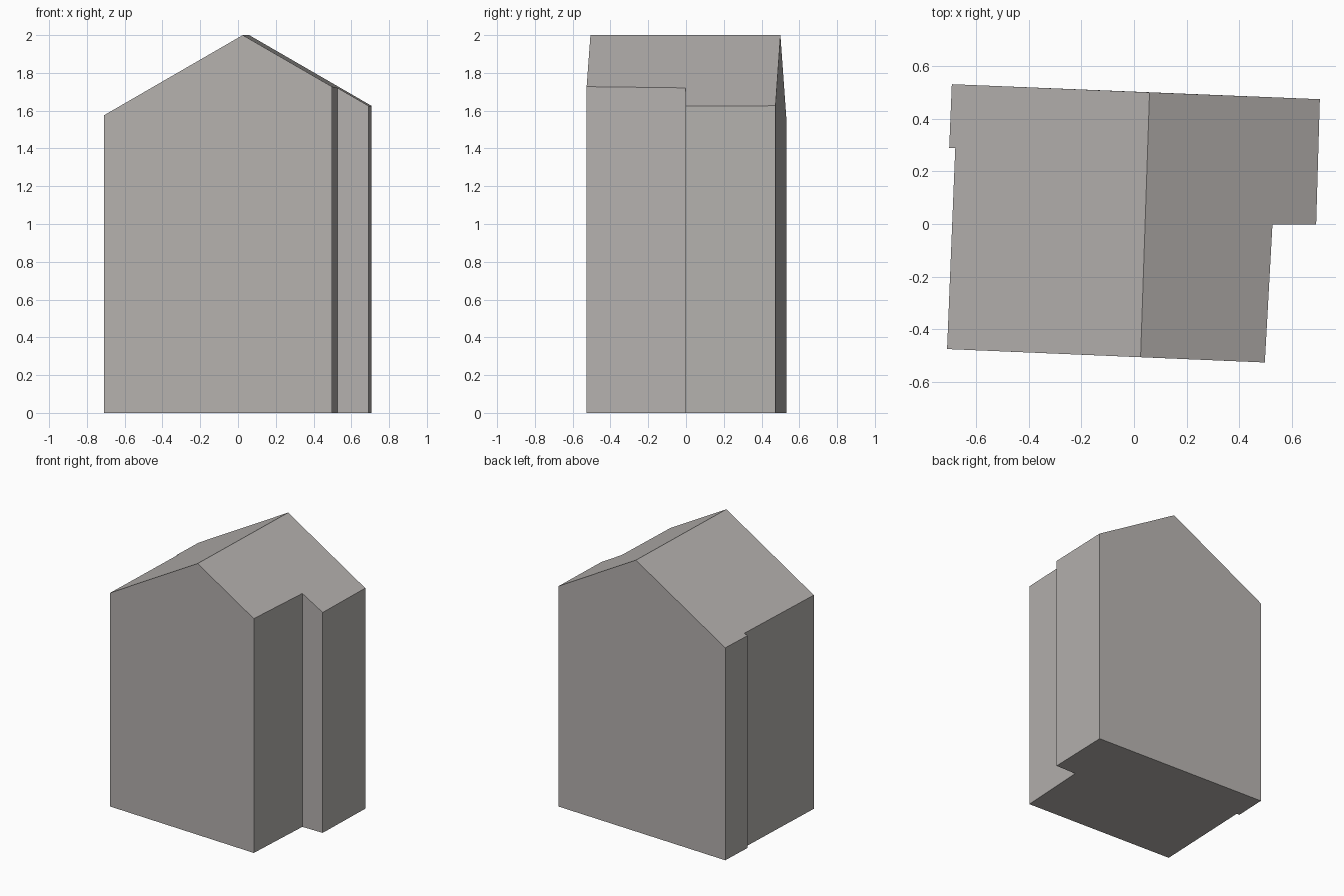
import bpy, bmesh
from mathutils import Vector

if "Cube" in bpy.data.objects:
    bpy.data.objects.remove(bpy.data.objects["Cube"])

# Ridge line of the gable roof, and its pitch (30 degrees)
RIDGE_Z = 2.0
PITCH = 0.5774
ridge_front, ridge_back = Vector((0.025, -0.506)), Vector((0.059, 0.5))
along = (ridge_back - ridge_front).normalized()

# Footprint on each side of the ridge, front to back
right_side = [(0.497, -0.526), (0.526, -0.002), (0.692, -0.002), (0.706, 0.474)]
left_side = [(-0.71, -0.475), (-0.679, 0.288), (-0.702, 0.288), (-0.692, 0.531)]


def roof_height(p):
    d = p - ridge_front
    return RIDGE_Z - PITCH * abs(d.x * along.y - d.y * along.x)


bm = bmesh.new()
outline = [ridge_front, *map(Vector, right_side), ridge_back,
           *map(Vector, reversed(left_side))]
n = len(outline)
low = [bm.verts.new((p.x, p.y, 0)) for p in outline]
high = [bm.verts.new((p.x, p.y, roof_height(p))) for p in outline]

# Floor, walls and the two roof slopes
bm.faces.new(low[::-1])
for i in range(n):
    j = (i + 1) % n
    bm.faces.new((low[i], low[j], high[j], high[i]))
bm.faces.new(high[:6])
bm.faces.new(high[5:] + high[:1])

# Merge the two halves of each gable wall
gable_edges = [bm.edges.get((low[i], high[i])) for i in (0, 5)]
bmesh.ops.dissolve_edges(bm, edges=gable_edges, use_verts=True)
bmesh.ops.recalc_face_normals(bm, faces=bm.faces)

mesh = bpy.data.meshes.new("gabled_house")
bm.to_mesh(mesh)
bm.free()
house = bpy.data.objects.new("gabled_house", mesh)
bpy.context.collection.objects.link(house)

# Single warm grey
grey = bpy.data.materials.new("warm grey")
grey.diffuse_color = (0.46, 0.44, 0.425, 1)
grey.use_nodes = True
grey.node_tree.nodes["Principled BSDF"].inputs["Base Color"].default_value = grey.diffuse_color
mesh.materials.append(grey)
